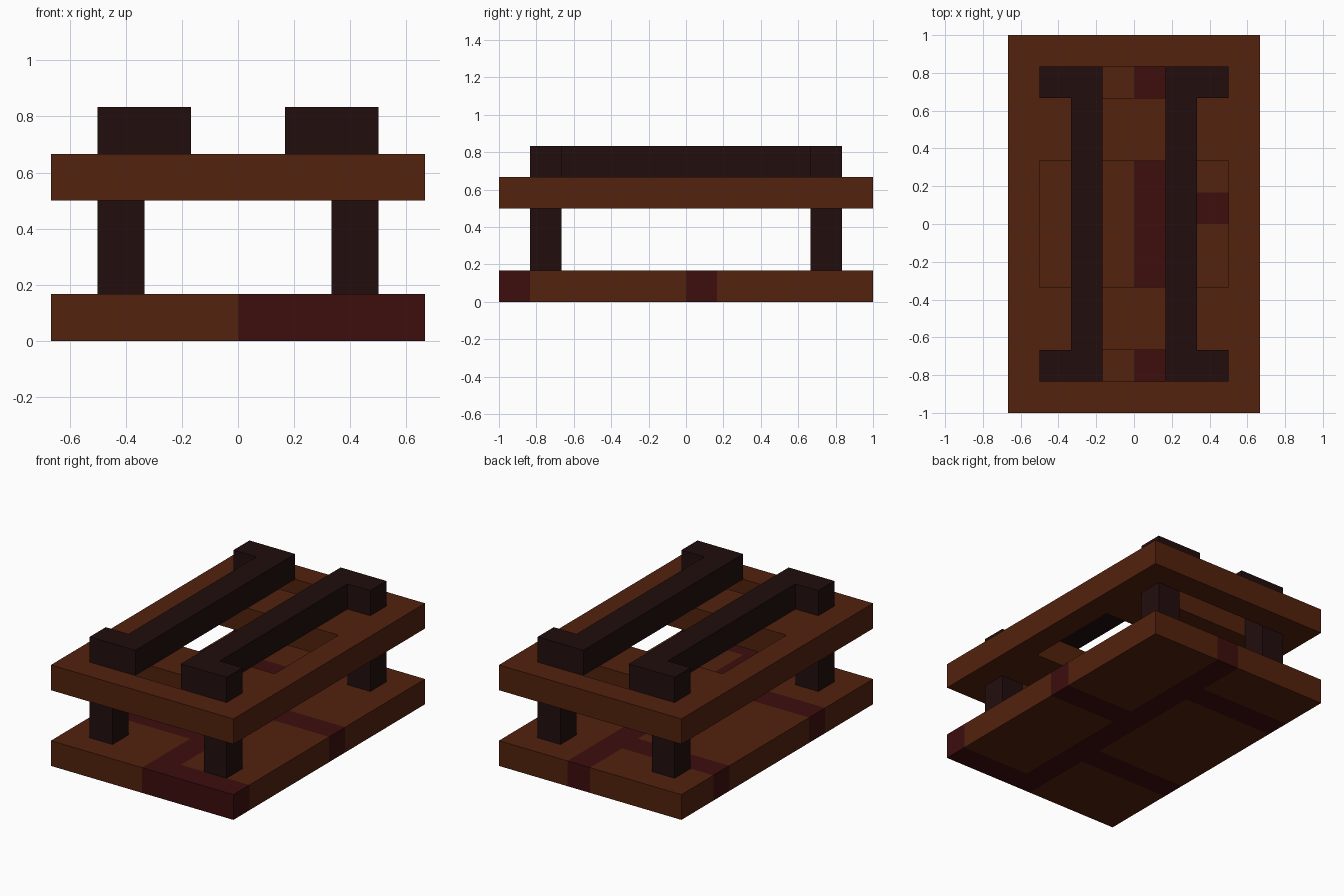
import bpy, bmesh, math

if "Cube" in bpy.data.objects:
    bpy.data.objects.remove(bpy.data.objects["Cube"])

U = 1 / 6          # building unit
NX, NY = 8, 12     # footprint in units


def material(name, rgb):
    m = bpy.data.materials.new(name)
    m.diffuse_color = (*rgb, 1)
    m.use_nodes = True
    m.node_tree.nodes["Principled BSDF"].inputs["Base Color"].default_value = m.diffuse_color
    return m


BROWN = material("brown wood", (0.084, 0.0157, 0.0042))
RED = material("dark red inlay", (0.0467, 0.0040, 0.0042))
DARK = material("dark wood", (0.0153, 0.0042, 0.0042))


def slab(name, z0, z1, filled, mats, colour=lambda i, j: 0):
    """Slab on the unit grid: filled(i, j) says where it is solid, colour(i, j) picks the material."""
    cells = {(i, j) for i in range(NX) for j in range(NY) if filled(i, j)}
    bm = bmesh.new()

    def face(pts, mi):
        f = bm.faces.new([bm.verts.new(((i - NX / 2) * U, (j - NY / 2) * U, k * U)) for i, j, k in pts])
        f.material_index = mi

    for i, j in sorted(cells):
        ring = [(i, j), (i + 1, j), (i + 1, j + 1), (i, j + 1)]
        c = colour(i, j)
        face([(*p, z1) for p in ring], c)
        face([(*p, z0) for p in reversed(ring)], c)
        # side walls only where there is no neighbour
        for n, (di, dj) in enumerate([(0, -1), (1, 0), (0, 1), (-1, 0)]):
            if (i + di, j + dj) not in cells:
                a, b = ring[n], ring[(n + 1) % 4]
                face([(*a, z0), (*b, z0), (*b, z1), (*a, z1)], c)
    bmesh.ops.remove_doubles(bm, verts=bm.verts[:], dist=1e-4)
    bmesh.ops.dissolve_limit(bm, angle_limit=math.radians(1), verts=bm.verts[:],
                             edges=bm.edges[:], delimit={'MATERIAL'})
    me = bpy.data.meshes.new(name)
    bm.to_mesh(me)
    bm.free()
    for m in mats:
        me.materials.append(m)
    ob = bpy.data.objects.new(name, me)
    bpy.context.collection.objects.link(ob)
    return ob


# Base slab with a red spine, side branches and a front strip
def inlay(i, j):
    spine = i == 4
    right = i > 4 and j in (0, 6)
    left = i < 4 and j in (3, 9)
    return int(spine or right or left)


slab("base", 0, 1, lambda i, j: True, [BROWN, RED], inlay)


# Upper frame with a central opening and a slot at each end
def frame_solid(i, j):
    return not (1 <= i <= 6 and (4 <= j <= 7 or j in (1, 10)))


slab("upper_frame", 3, 4, frame_solid, [BROWN])

# Four legs, passing up through the ends of the slots
for i0 in (1, 6):
    for j0 in (1, 10):
        side = "left" if i0 == 1 else "right"
        end = "front" if j0 == 1 else "back"
        slab(f"leg_{end}_{side}", 1, 4, lambda i, j: (i, j) == (i0, j0), [DARK])

# Two top rails whose ends turn outward over the legs
for side, inner, outer in (("left", 2, 1), ("right", 5, 6)):
    slab(f"top_rail_{side}", 4, 5,
         lambda i, j: (i == inner and 1 <= j <= 10) or (i == outer and j in (1, 10)), [DARK])
